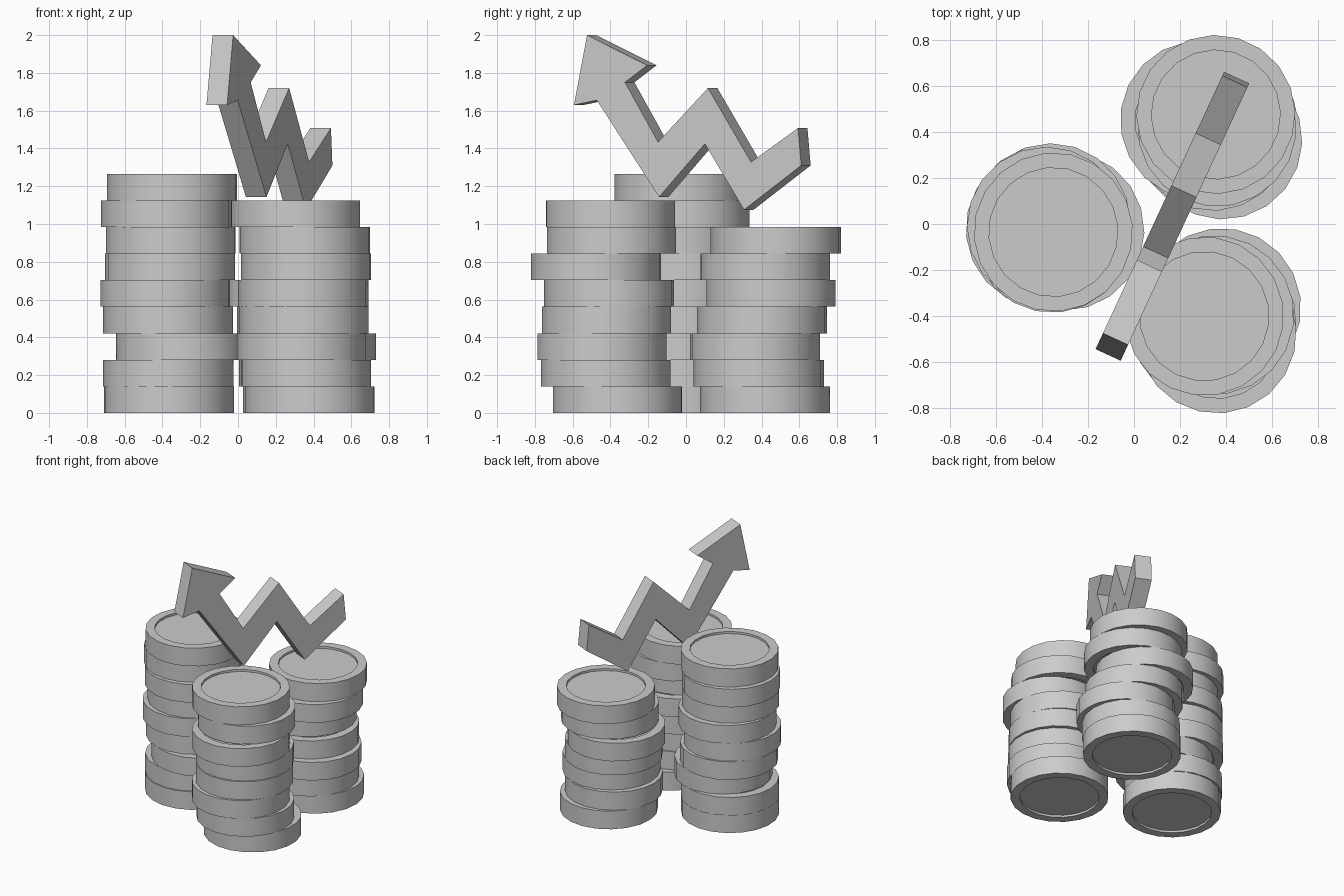
import bpy, bmesh, math, random

if "Cube" in bpy.data.objects:
    bpy.data.objects.remove(bpy.data.objects["Cube"])

random.seed(4)
R, RIM, H, SINK, SIDES = 0.345, 0.28, 0.1405, 0.016, 20


def finish(bm, name):
    bmesh.ops.recalc_face_normals(bm, faces=bm.faces)
    mesh = bpy.data.meshes.new(name)
    bm.to_mesh(mesh)
    bm.free()
    obj = bpy.data.objects.new(name, mesh)
    bpy.context.collection.objects.link(obj)
    return obj


# coin: lathed profile with a sunken disc on both faces
def coin(name, x, y, z):
    turn = random.uniform(0, math.tau)
    profile = [(RIM, SINK), (RIM, 0), (R, 0), (R, H), (RIM, H), (RIM, H - SINK)]
    bm = bmesh.new()
    rings = []
    for r, h in profile:
        rings.append([bm.verts.new((r * math.cos(turn + math.tau * k / SIDES),
                                    r * math.sin(turn + math.tau * k / SIDES), h))
                      for k in range(SIDES)])
    for a, b in zip(rings, rings[1:]):
        for k in range(SIDES):
            n = (k + 1) % SIDES
            bm.faces.new((a[k], a[n], b[n], b[k]))
    bm.faces.new(rings[0])
    bm.faces.new(rings[-1])
    obj = finish(bm, name)
    obj.location = (x, y, z)
    bpy.ops.object.select_all(action='DESELECT')
    obj.select_set(True)
    bpy.context.view_layer.objects.active = obj
    bpy.ops.object.shade_smooth_by_angle(angle=math.radians(30))


# three loosely piled stacks, coin centres listed from the bottom up
stacks = {
    "left_coin": [(-.365, -.02), (-.37, -.01), (-.30, -.03), (-.37, .0), (-.385, -.02),
                  (-.36, .005), (-.355, -.04), (-.38, -.01), (-.35, -.035)],
    "front_coin": [(.38, -.363), (.36, -.425), (.335, -.445), (.35, -.42),
                   (.345, -.407), (.36, -.477), (.35, -.395), (.305, -.40)],
    "back_coin": [(.37, .418), (.35, .385), (.385, .365), (.34, .402),
                  (.285, .45), (.36, .42), (.355, .475)],
}
for name, centres in stacks.items():
    for i, (x, y) in enumerate(centres):
        coin(f"{name}_{i + 1}", x, y, i * H)

# zigzag growth arrow: side outline (y, z) laid on a slanted upright plane
outline = [(-.524, 2.0), (-.206, 1.84), (-.323, 1.75), (-.148, 1.434), (.116, 1.72),
           (.344, 1.328), (.593, 1.508), (.61, 1.31), (.307, 1.075), (.10, 1.425),
           (-.143, 1.143), (-.472, 1.655), (-.593, 1.63)]
bm = bmesh.new()
face = bm.faces.new([bm.verts.new((-.055 + (y + .587) * .4636, y, z)) for y, z in outline])
ext = bmesh.ops.extrude_face_region(bm, geom=[face], use_keep_orig=True)
moved = [v for v in ext["geom"] if isinstance(v, bmesh.types.BMVert)]
bmesh.ops.translate(bm, verts=moved, vec=(-.109, .05, 0))
finish(bm, "growth_arrow")
